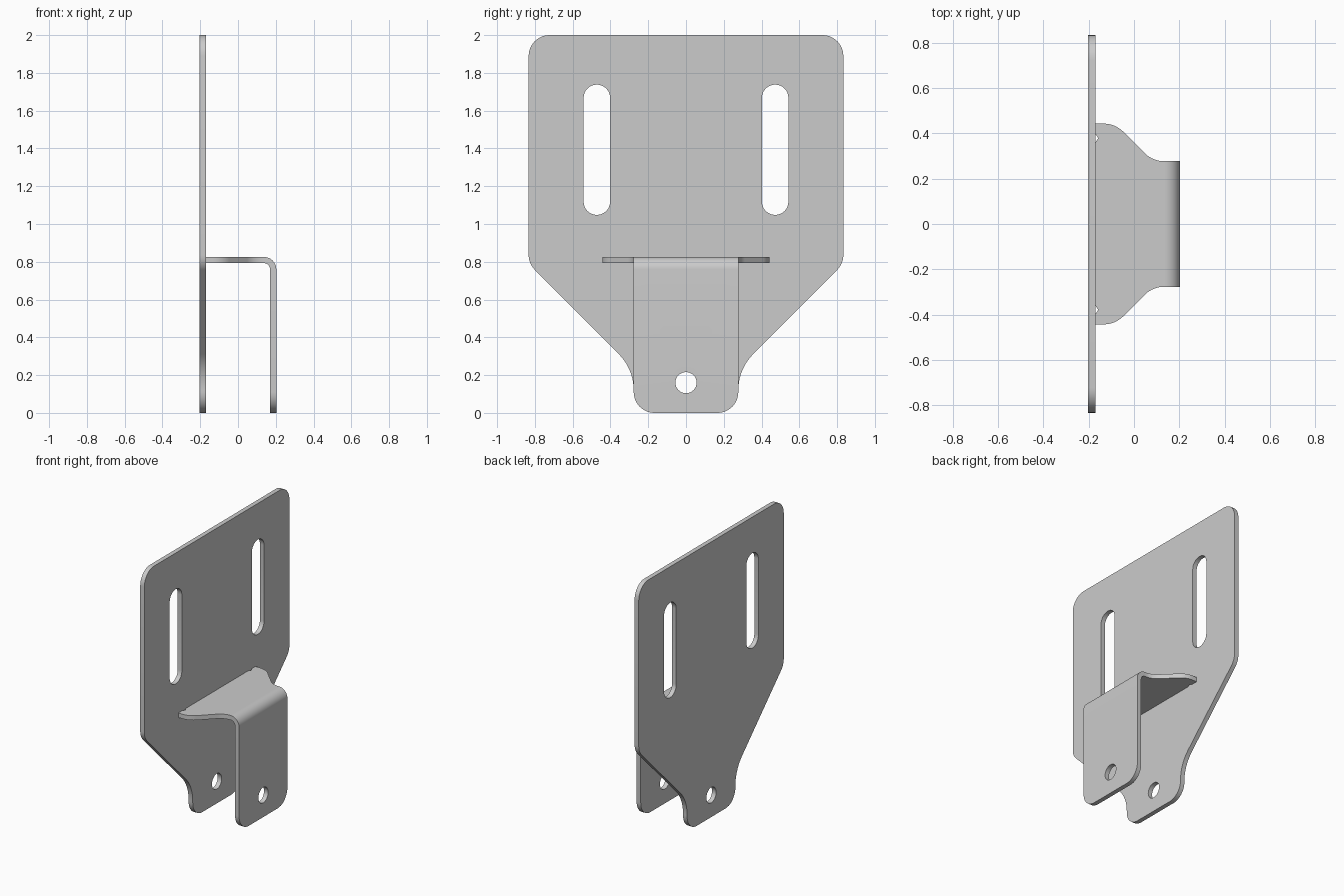
import bpy, bmesh
from math import pi, sin, cos, tan
from mathutils import Vector

if "Cube" in bpy.data.objects:
    bpy.data.objects.remove(bpy.data.objects["Cube"])

T = 0.033          # sheet thickness
X = 0.203          # half depth of the bracket
R = 0.067          # outer bend radius
L = R * pi / 2     # bend length
TOP = 0.826        # top of the shelf
DROP = TOP - R     # flat length of the front tab


def fillet(points, n=10):
    """Closed outline from (a, b, radius) corners."""
    out = []
    for i, (a, b, r) in enumerate(points):
        p = Vector((a, b))
        if r == 0:
            out.append(p)
            continue
        d0 = (Vector(points[i - 1][:2]) - p).normalized()
        d1 = (Vector(points[(i + 1) % len(points)][:2]) - p).normalized()
        half = d0.angle(d1) / 2
        c = p + (d0 + d1).normalized() * (r / sin(half))
        s = p + d0 * (r / tan(half)) - c
        e = p + d1 * (r / tan(half)) - c
        sweep = s.angle(e)
        for k in range(n + 1):
            f = k / n
            out.append(c + (s * sin((1 - f) * sweep) + e * sin(f * sweep)) / sin(sweep))
    return out


def mirrored(half):
    """Mirror corners across a = 0 and close the outline."""
    return fillet(half + [(-a, b, r) for a, b, r in reversed(half)])


def slot(a, b0, b1, r, n=16):
    """Slot with round ends; a circle when b0 == b1."""
    return [Vector((a + r * cos(pi * k / n + s), b + r * sin(pi * k / n + s)))
            for b, s in ((b1, 0), (b0, pi)) for k in range(n + (b0 != b1))]


def sheet(name, loops, place, cuts=()):
    """Fill loops into a sheet, cut bend lines, then move every vertex with place(a, b, t)."""
    cu = bpy.data.curves.new(name, 'CURVE')
    cu.dimensions, cu.fill_mode, cu.extrude = '2D', 'BOTH', T / 2
    for loop in loops:
        sp = cu.splines.new('POLY')
        sp.points.add(len(loop) - 1)
        for q, p in zip(sp.points, loop):
            q.co = (p.x, p.y, 0, 1)
        sp.use_cyclic_u = True
    tmp = bpy.data.objects.new(name + "_outline", cu)
    bpy.context.collection.objects.link(tmp)
    dg = bpy.context.evaluated_depsgraph_get()
    me = bpy.data.meshes.new_from_object(tmp.evaluated_get(dg))
    bpy.data.objects.remove(tmp)
    bm = bmesh.new()
    bm.from_mesh(me)
    bmesh.ops.remove_doubles(bm, verts=bm.verts, dist=1e-5)
    for b in cuts:
        bmesh.ops.bisect_plane(bm, geom=bm.verts[:] + bm.edges[:] + bm.faces[:],
                               plane_co=(0, b, 0), plane_no=(0, 1, 0))
    for v in bm.verts:
        v.co = place(v.co.x, v.co.y, v.co.z + T / 2)
    bmesh.ops.recalc_face_normals(bm, faces=bm.faces)
    bm.to_mesh(me)
    bm.free()
    me.name = name
    ob = bpy.data.objects.new(name, me)
    bpy.context.collection.objects.link(ob)
    bpy.ops.object.select_all(action='DESELECT')
    ob.select_set(True)
    bpy.context.view_layer.objects.active = ob
    bpy.ops.object.shade_smooth_by_angle(angle=pi / 6)
    return ob


# Back plate with two long slots and a pin hole
plate = mirrored([(0.833, 2, 0.11), (0.833, 0.79, 0.11), (0.277, 0.232, 0.27), (0.277, 0, 0.11)])
sheet("back_plate",
      [plate, slot(0.472, 1.118, 1.668, 0.07), slot(-0.472, 1.118, 1.668, 0.07),
       slot(0, 0.16, 0.16, 0.056)],
      lambda a, b, t: (-X + t, a, b))


# Folded shelf and front tab, drawn flat and bent down
def fold(a, u, t):
    ang = min(max(u / R, 0), pi / 2)
    return (X - R + min(u, 0) + (R - t) * sin(ang), a,
            DROP + (R - t) * cos(ang) - max(u - L, 0))


u0 = -X + T - (X - R)      # shelf edge at the plate
end = L + DROP             # free end of the tab
bracket = mirrored([(0.36, u0, 0), (0.379, u0 + 0.012, 0), (0.397, u0, 0),
                    (0.443, u0, 0), (0.443, -0.083 - X + R, 0.125),
                    (0.277, 0.083 - X + R, 0.12), (0.277, end, 0.11)])
sheet("folded_bracket", [bracket, slot(0, end - 0.16, end - 0.16, 0.056)],
      fold, [L * k / 10 for k in range(11)])
